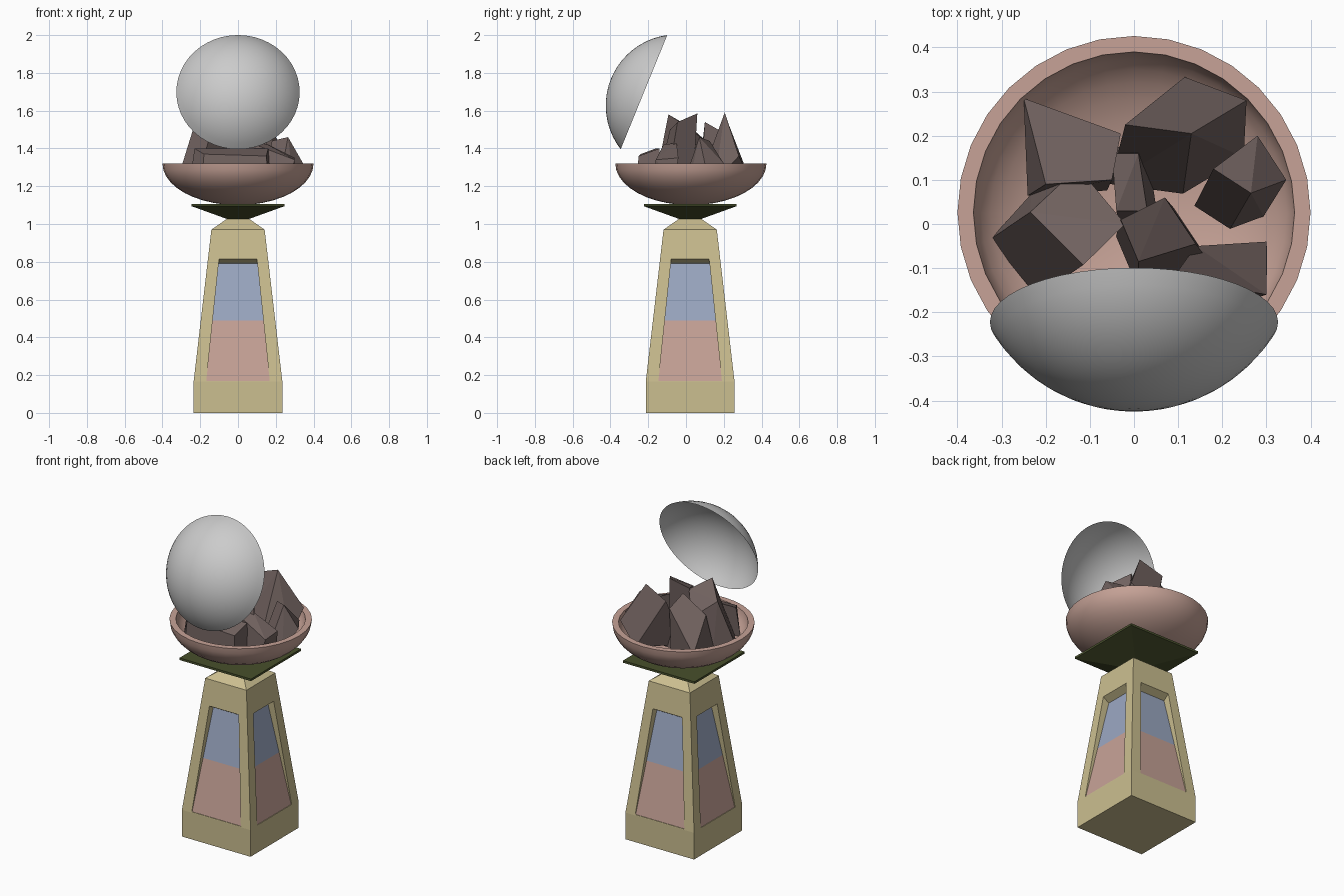
import bpy, bmesh, math
from mathutils import Vector, Matrix

if "Cube" in bpy.data.objects:
    bpy.data.objects.remove(bpy.data.objects["Cube"])

CY = 0.022  # the pedestal axis sits slightly behind the origin


def material(name, rgb):
    m = bpy.data.materials.new(name)
    m.diffuse_color = (*rgb, 1)
    m.use_nodes = True
    m.node_tree.nodes["Principled BSDF"].inputs["Base Color"].default_value = m.diffuse_color
    return m


TAN = material("tan_stone", (0.60, 0.52, 0.28))
BLUE = material("dusty_blue", (0.33, 0.39, 0.54))
PINK = material("clay_pink", (0.57, 0.365, 0.31))
GREEN = material("dark_olive", (0.065, 0.08, 0.025))
ROCK = material("brown_rock", (0.165, 0.122, 0.115))
GREY = material("light_grey", (0.60, 0.60, 0.60))


def finish(name, bm, mats, smooth=False, closed=True):
    bmesh.ops.remove_doubles(bm, verts=bm.verts, dist=0.0005)
    if closed:
        bmesh.ops.recalc_face_normals(bm, faces=bm.faces)
    me = bpy.data.meshes.new(name)
    bm.to_mesh(me)
    bm.free()
    for m in mats:
        me.materials.append(m)
    ob = bpy.data.objects.new(name, me)
    bpy.context.collection.objects.link(ob)
    if smooth:
        bpy.ops.object.select_all(action='DESELECT')
        ob.select_set(True)
        bpy.context.view_layer.objects.active = ob
        bpy.ops.object.shade_smooth_by_angle(angle=math.radians(35))
    return ob


def face(bm, pts, mat=0):
    f = bm.faces.new([bm.verts.new(p) for p in pts])
    f.material_index = mat
    return f


def square(half, z):
    return [Vector((sx * half, CY + sy * half, z))
            for sx, sy in ((-1, -1), (1, -1), (1, 1), (-1, 1))]


def square_stack(bm, levels, caps=(True, True)):
    """Join square rings given as (half width, height)."""
    rings = [square(*l) for l in levels]
    for a, b in zip(rings, rings[1:]):
        for i in range(4):
            j = (i + 1) % 4
            face(bm, (a[i], a[j], b[j], b[i]))
    if caps[0]:
        face(bm, rings[0][::-1])
    if caps[1]:
        face(bm, rings[-1])


def lathe(bm, profile, n):
    """Spin (radius, height) points round z; zero radius closes to a point."""
    verts = [bm.verts.new((r, 0, z)) for r, z in profile]
    edges = [bm.edges.new(p) for p in zip(verts, verts[1:])]
    bmesh.ops.spin(bm, geom=verts + edges, cent=(0, 0, 0), axis=(0, 0, 1),
                   angle=2 * math.pi, steps=n)
    bmesh.ops.remove_doubles(bm, verts=bm.verts, dist=0.0005)


# Pedestal: plinth, cap, and four tapered sides with recessed two-tone panels
bm = bmesh.new()
Z0, Z1, H0, H1 = 0.165, 0.97, 0.235, 0.141
square_stack(bm, [(H0, 0), (H0, Z0)], (True, False))
square_stack(bm, [(H1, Z1), (0.055, 1.03)], (False, True))


def wall(z):
    return H0 + (H1 - H0) * (z - Z0) / (Z1 - Z0)


WB, WT, WI, WM = 0.17, 0.815, 0.79, 0.49  # window bottom, top, inner top, split


def win(z):
    return 0.168 - 0.068 * (z - WB) / (WT - WB)


def back(z):
    return 0.231 - (0.231 - 0.117) * (z - WB) / (WI - WB)


for k in range(4):
    turn = Matrix.Translation((0, CY, 0)) @ Matrix.Rotation(k * math.pi / 2, 4, 'Z')

    def P(u, z, out):
        return turn @ Vector((u, -out, z))

    def strip(za, zb, mat):
        face(bm, [P(-win(za), za, back(za)), P(win(za), za, back(za)),
                  P(win(zb), zb, back(zb)), P(-win(zb), zb, back(zb))], mat)

    outer = [P(-H0, Z0, H0), P(H0, Z0, H0), P(H1, Z1, H1), P(-H1, Z1, H1)]
    rim = [P(s * win(z), z, wall(z)) for s, z in ((-1, WB), (1, WB), (1, WT), (-1, WT))]
    inner = [P(s * win(z), z, back(z)) for s, z in ((-1, WB), (1, WB), (1, WI), (-1, WI))]
    for i in range(4):
        j = (i + 1) % 4
        face(bm, (outer[i], outer[j], rim[j], rim[i]))
        face(bm, (rim[i], rim[j], inner[j], inner[i]))
    strip(WB, WM, 2)
    strip(WM, WI, 1)
finish("pedestal", bm, [TAN, BLUE, PINK])

# Flared square tray under the bowl
bm = bmesh.new()
square_stack(bm, [(0.04, 1.02), (0.245, 1.094), (0.245, 1.107)])
finish("tray", bm, [GREEN])

# Bowl: outer half ellipse, flat rim, inner half ellipse
bm = bmesh.new()
steps = [math.pi / 2 * i / 10 for i in range(11)]
prof = [(0.40 * math.sin(a), 1.32 - 0.22 * math.cos(a)) for a in steps]
prof += [(0.364 * math.sin(a), 1.32 - 0.185 * math.cos(a)) for a in reversed(steps)]
lathe(bm, prof, 32)
bmesh.ops.translate(bm, verts=bm.verts, vec=(0, CY + 0.004, 0))
finish("bowl", bm, [PINK], smooth=True)

# Lid: spherical cap leaning open above the front of the bowl
bm = bmesh.new()
R = 0.377
lathe(bm, [(R * math.sin(a), R * (math.cos(a) - 0.5))
           for a in (math.pi / 3 * i / 10 for i in range(11))], 48)
bmesh.ops.transform(bm, verts=bm.verts, matrix=Matrix.Translation((0, -0.2225, 1.698))
                    @ Matrix.Rotation(math.radians(67.8), 4, 'X'))
finish("lid", bm, [GREY], smooth=True)

# Rocks: a sloping top quad joined to a spread foot inside the bowl
ROCKS = {
    "back_rock": ([(-.02, .225, 1.53), (.13, .205, 1.59), (.255, .28, 1.36), (.115, .333, 1.25)], (.10, .13), 1.1),
    "back_left_rock": ([(-.25, .285, 1.28), (-.03, .205, 1.48), (-.05, .10, 1.54), (-.20, .09, 1.44)], (-.16, .16), 1.2),
    "left_rock": ([(-.127, .128, 1.42), (-.02, 0, 1.52), (-.115, -.093, 1.58), (-.235, .027, 1.51)], (-.23, -.05), 1.05),
    "middle_rock": ([(-.03, .01, 1.53), (.07, .06, 1.585), (.14, -.045, 1.54), (.01, -.085, 1.50)], (.06, -.06), 1.3),
    "right_rock": ([(.18, .125, 1.44), (.265, .07, 1.46), (.345, .10, 1.32), (.28, .20, 1.32)], (.22, .04), .95),
    "front_right_rock": ([(.09, -.12, 1.42), (.14, -.05, 1.43), (.30, -.04, 1.35), (.30, -.16, 1.34)], (.20, -.12), 1.1),
    "front_rock": ([(-.23, -.16, 1.40), (.16, -.14, 1.40), (.15, -.25, 1.36), (-.18, -.24, 1.37)], (-.03, -.21), 1.1),
    "core_rock": ([(-.05, .16, 1.42), (.01, .16, 1.42), (.03, .03, 1.40), (-.04, .03, 1.42)], (0, .09), 1.3),
}
for name, (top, foot, spread) in ROCKS.items():
    bm = bmesh.new()
    mid = sum((Vector(p) for p in top), Vector()) / 4
    for p in top:
        bm.verts.new(p)
        q = Vector((foot[0], foot[1] - CY)) + (Vector(p) - mid).to_2d() * spread
        if q.length > 0.33:
            q = q.normalized() * 0.33
        bm.verts.new((q.x, q.y + CY, 1.22))
    bmesh.ops.convex_hull(bm, input=bm.verts)
    bmesh.ops.dissolve_limit(bm, angle_limit=math.radians(8), verts=bm.verts, edges=bm.edges)
    finish(name, bm, [ROCK])
